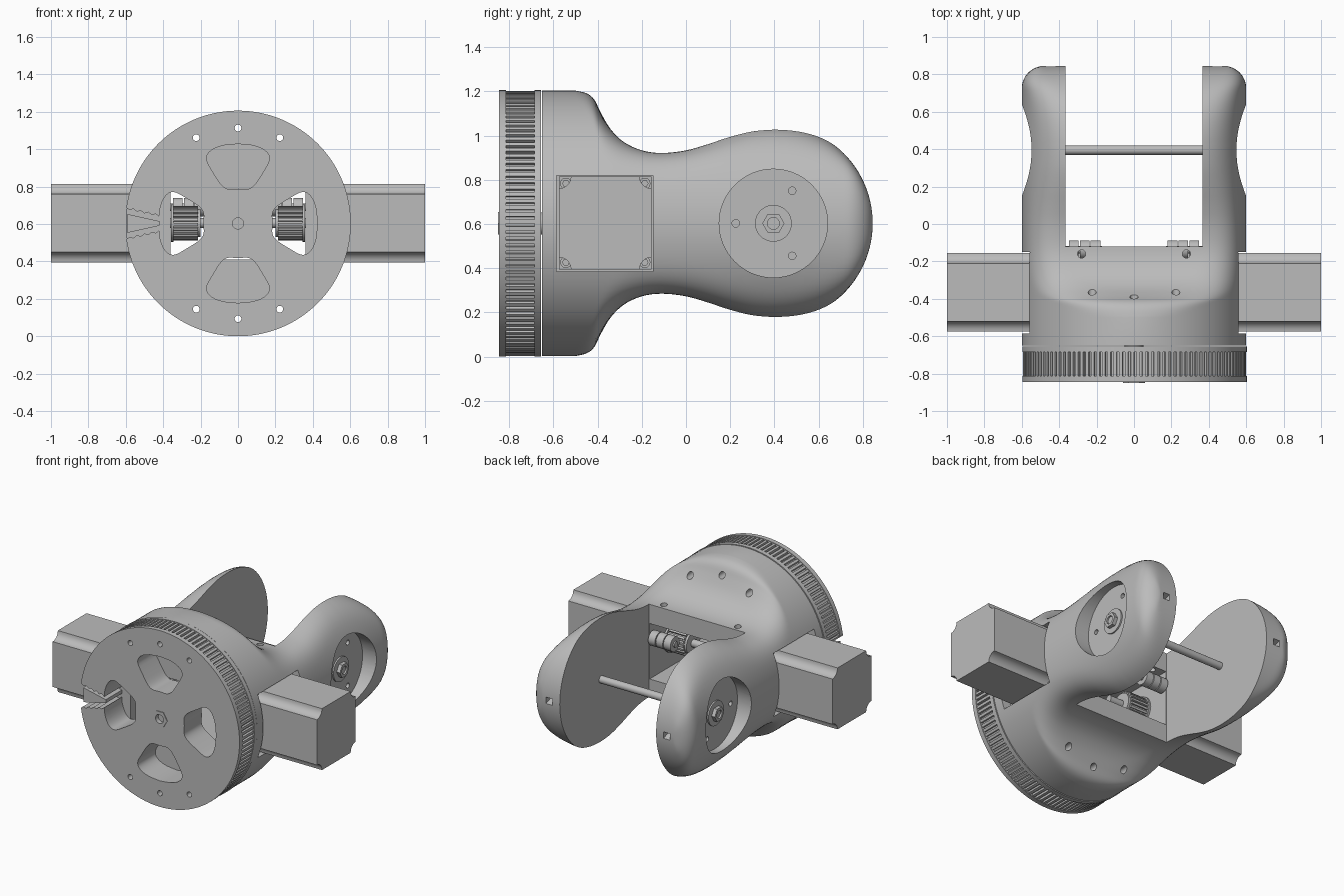
import bpy, bmesh, math
from math import sin, cos, pi, sqrt
from mathutils import Vector

if "Cube" in bpy.data.objects:
    bpy.data.objects.remove(bpy.data.objects["Cube"])

grey = bpy.data.materials.new("plain grey")
grey.use_nodes = True
grey.diffuse_color = (0.5, 0.5, 0.5, 1)
grey.node_tree.nodes["Principled BSDF"].inputs["Base Color"].default_value = (0.5, 0.5, 0.5, 1)
CZ = 0.603          # height of the main axis


def loft(name, rings):
    """Skin closed rings of points and cap both ends."""
    bm = bmesh.new()
    rows = [[bm.verts.new(p) for p in ring] for ring in rings]
    n = len(rows[0])
    for a, b in zip(rows, rows[1:]):
        for i in range(n):
            j = (i + 1) % n
            bm.faces.new((a[i], a[j], b[j], b[i]))
    bm.faces.new(rows[0])
    bm.faces.new(rows[-1])
    bmesh.ops.recalc_face_normals(bm, faces=bm.faces)
    mesh = bpy.data.meshes.new(name)
    bm.to_mesh(mesh)
    bm.free()
    mesh.materials.append(grey)
    ob = bpy.data.objects.new(name, mesh)
    bpy.context.collection.objects.link(ob)
    return ob


def prism(name, axis, pts, a, b):
    """Extrude a flat outline along x (points y,z), y (points x,z) or z (points x,y)."""
    place = {"x": lambda u, w, t: (t, u, w), "y": lambda u, w, t: (u, t, w),
             "z": lambda u, w, t: (u, w, t)}[axis]
    return loft(name, [[place(u, w, t) for u, w in pts] for t in (a, b)])


def circle(u, w, r, n=32):
    return [(u + r * cos(2 * pi * i / n), w + r * sin(2 * pi * i / n)) for i in range(n)]


def rect(u0, u1, w0, w1):
    return [(u0, w0), (u1, w0), (u1, w1), (u0, w1)]


def gear(u, w, r, depth, teeth):
    pts = []
    for i in range(teeth):
        for f, rr in ((0, r), (0.55, r), (0.6, r - depth), (0.95, r - depth)):
            t = 2 * pi * (i + f) / teeth
            pts.append((u + rr * cos(t), w + rr * sin(t)))
    return pts


def cut(targets, cutters):
    for ob in targets:
        bpy.context.view_layer.objects.active = ob
        for c in cutters:
            m = ob.modifiers.new("cut", "BOOLEAN")
            m.operation, m.solver, m.object = "DIFFERENCE", "EXACT", c
            bpy.ops.object.modifier_apply(modifier=m.name)
    for c in cutters:
        bpy.data.objects.remove(c)


# Body: circular section pinched to a waist, ending in a round head
def section(y, h, n=112):
    R = 0.6
    if y > 0.725:
        R -= 0.12 - sqrt(max(0, 0.12 ** 2 - (y - 0.725) ** 2))
    k = min(0.15, h)
    b = R + k - 2 * sqrt(k * (R - h)) if 0 <= R - h < k else h
    ring = []
    for i in range(n):
        t = 2 * pi * (i + 0.5) / n
        a = R * abs(cos(t))
        z = min(a, b) - max(k - abs(a - b), 0) ** 2 / (4 * k)
        ring.append((R * sin(t), y, CZ + math.copysign(z, cos(t))))
    return ring


waist = [(-0.5, 0.6), (-0.45, 0.588), (-0.415, 0.56), (-0.385, 0.5), (-0.34, 0.425), (-0.28, 0.367),
         (-0.2, 0.33), (-0.11, 0.318), (0, 0.33), (0.1, 0.36), (0.2, 0.4), (0.3, 0.435), (0.39, 0.448),
         (0.45, 0.445)]
profile = [(-0.65, 0.6)]
for i in range(len(waist) - 1):
    p = [Vector(waist[min(max(i + d, 0), len(waist) - 1)]) for d in (-1, 0, 1, 2)]
    for s in (0, 0.25, 0.5, 0.75):
        q = 0.5 * (2 * p[1] + (p[2] - p[0]) * s + (2 * p[0] - 5 * p[1] + 4 * p[2] - p[3]) * s * s
                   + (3 * p[1] - p[0] - 3 * p[2] + p[3]) * s ** 3)
        profile.append((q.x, min(q.y, 0.6)))
for i in range(25):
    t = math.radians(82 * (1 - i / 24) + 0.5)
    profile.append((0.395 + 0.449 * cos(t), 0.449 * sin(t)))
body = loft("body", [section(y, h) for y, h in profile])

cutters = [prism("slot", "x", rect(-0.12, 1, -0.2, 1.4), -0.365, 0.365),
           prism("tunnel", "y", rect(-0.36, 0.36, 0.41, 0.79), -0.8, 0.1)]
bolt_holes = [(0.51 * cos(math.radians(a)), CZ + 0.51 * sin(math.radians(a)))
              for a in (64, 90, 116, 244, 270, 296)]
for u, w in bolt_holes:
    cutters.append(prism("bolt_bore", "y", circle(u, w, 0.022, 16), -0.8, -0.2))
for s in (-1, 1):
    cutters.append(prism("motor_pocket", "x", rect(-0.585, -0.15, CZ - 0.217, CZ + 0.217), s * 0.42, s * 0.8))
    cutters.append(prism("hub_pocket", "x", circle(0.395, CZ, 0.245, 64), s * 0.495, s * 0.8))
    cutters.append(prism("top_bore", "z", circle(s * 0.28, -0.16, 0.022, 16), 0.75, 1.1))
    for a in (60, 180, 300):
        t = math.radians(a)
        cutters.append(prism("hub_bore", "x", circle(0.395 + 0.17 * cos(t), CZ + 0.17 * sin(t), 0.017, 16),
                             s * 0.45, s * 0.7))
    cutters.append(prism("pointer_notch", "x", [(0.775, CZ), (0.9, CZ + 0.04), (0.9, CZ - 0.04)],
                         s * 0.42, s * 0.47))
cut([body], cutters)

# Front wheel: two rims around a toothed band
wheel = [prism("front_rim", "y", circle(0, CZ, 0.603, 128), -0.845, -0.813),
         prism("toothed_band", "y", gear(0, CZ, 0.599, 0.016, 120), -0.813, -0.685),
         prism("rear_rim", "y", circle(0, CZ, 0.603, 128), -0.685, -0.655)]
prism("wheel_spacer", "y", circle(0, CZ + 0.0, 0.05, 32), -0.66, -0.645)


def fan(angle):
    """Rounded window between the spokes."""
    pts = []
    for i in range(48):
        t = 2 * pi * i / 48
        u, v = (math.copysign(abs(f) ** 0.5, f) for f in (cos(t), sin(t)))
        r, a = 0.305 + 0.12 * v, angle + u * math.radians(26 + 2 * v)
        pts.append((r * cos(a), CZ + r * sin(a)))
    return pts


cutters = [prism("window", "y", fan(i * pi / 2), -1, -0.5) for i in range(4)]
cutters += [prism("rim_bore", "y", circle(u, w, 0.018, 16), -1, -0.5) for u, w in bolt_holes]
cutters.append(prism("axle_bore", "y", circle(0, CZ, 0.03, 24), -1, -0.7))
# Toothed belt gap on the right edge
edge = [(-0.62 + 0.02 * i, 0.08 - 0.0045 * i + 0.012 * (i % 2)) for i in range(12)]
cutters.append(prism("belt_gap", "y", [(x, CZ + h) for x, h in edge] + [(x, CZ - h) for x, h in edge[::-1]],
                     -1, -0.5))
cut(wheel, cutters)
prism("belt_wedge", "y", [(-0.59, CZ - 0.05), (-0.42, CZ - 0.012), (-0.42, CZ + 0.012), (-0.59, CZ + 0.05)],
      -0.83, -0.655)

# Hex nut in the wheel hub
nut = prism("wheel_nut", "y", circle(0, CZ, 0.058, 6), -0.85, -0.8)
cut([nut], [prism("nut_bore", "y", circle(0, CZ, 0.03, 24), -0.9, -0.82)])

# Cross axle through both heads
prism("cross_axle", "x", circle(0.395, CZ, 0.025), -0.52, 0.52)

MY, MZ = -0.365, 0.605   # motor axis


def motor_outline(h=0.21, g=0.055):
    """Square with scooped corners."""
    pts = []
    for q in range(4):
        for i in range(7):
            t = pi * 1.5 - i * pi / 12
            u, w = h + g * cos(t), h + g * sin(t)
            a = q * pi / 2
            pts.append((MY + u * cos(a) - w * sin(a), MZ + u * sin(a) + w * cos(a)))
    return pts


for s, side in ((1, "left"), (-1, "right")):
    prism(side + "_motor", "x", motor_outline(), s * 0.42, s * 1.0)
    prism(side + "_motor_flange", "x", rect(MY - 0.21, MY + 0.21, MZ - 0.21, MZ + 0.21), s * 0.41, s * 0.5)
    for du in (-0.178, 0.178):
        for dw in (-0.178, 0.178):
            screw = prism(side + "_motor_screw", "x", circle(MY + du, MZ + dw, 0.026, 20), s * 0.49, s * 0.525)
            cut([screw], [prism("socket", "x", circle(MY + du, MZ + dw, 0.015, 6), s * 0.51, s * 0.6)])
    # Drive shaft with toothed pulley between two flanges
    prism(side + "_motor_shaft", "x", circle(MY, MZ, 0.026), s * 0.1, s * 0.45)
    prism(side + "_pulley", "x", gear(MY, MZ, 0.092, 0.014, 22), s * 0.215, s * 0.345)
    prism(side + "_pulley_inner_flange", "x", circle(MY, MZ, 0.075), s * 0.2, s * 0.215)
    prism(side + "_pulley_outer_flange", "x", circle(MY, MZ, 0.1), s * 0.345, s * 0.358)
    # Belt idler of three rollers on a pin
    for i in range(3):
        a = 0.18 + i * 0.058
        prism(side + "_idler_roller", "x", circle(-0.137, 0.69, 0.05), s * a, s * (a + 0.052))
    prism(side + "_idler_pin", "x", circle(-0.137, 0.69, 0.02), s * 0.17, s * 0.38)
    # Bearing hub on the outside of each head
    prism(side + "_hub_washer", "x", circle(0.395, CZ, 0.083, 40), s * 0.49, s * 0.505)
    hub = prism(side + "_hub_nut", "x", circle(0.395, CZ, 0.05, 6), s * 0.49, s * 0.53)
    cut([hub], [prism("hub_nut_bore", "x", circle(0.395, CZ, 0.027, 24), s * 0.515, s * 0.6)])

# Smooth the round surfaces and keep hard edges
bpy.ops.object.select_all(action="DESELECT")
for ob in bpy.context.collection.objects:
    if ob.type == "MESH" and ob.data.materials and ob.data.materials[0] == grey:
        ob.select_set(True)
        bpy.context.view_layer.objects.active = ob
bpy.ops.object.shade_smooth_by_angle(angle=math.radians(28))
